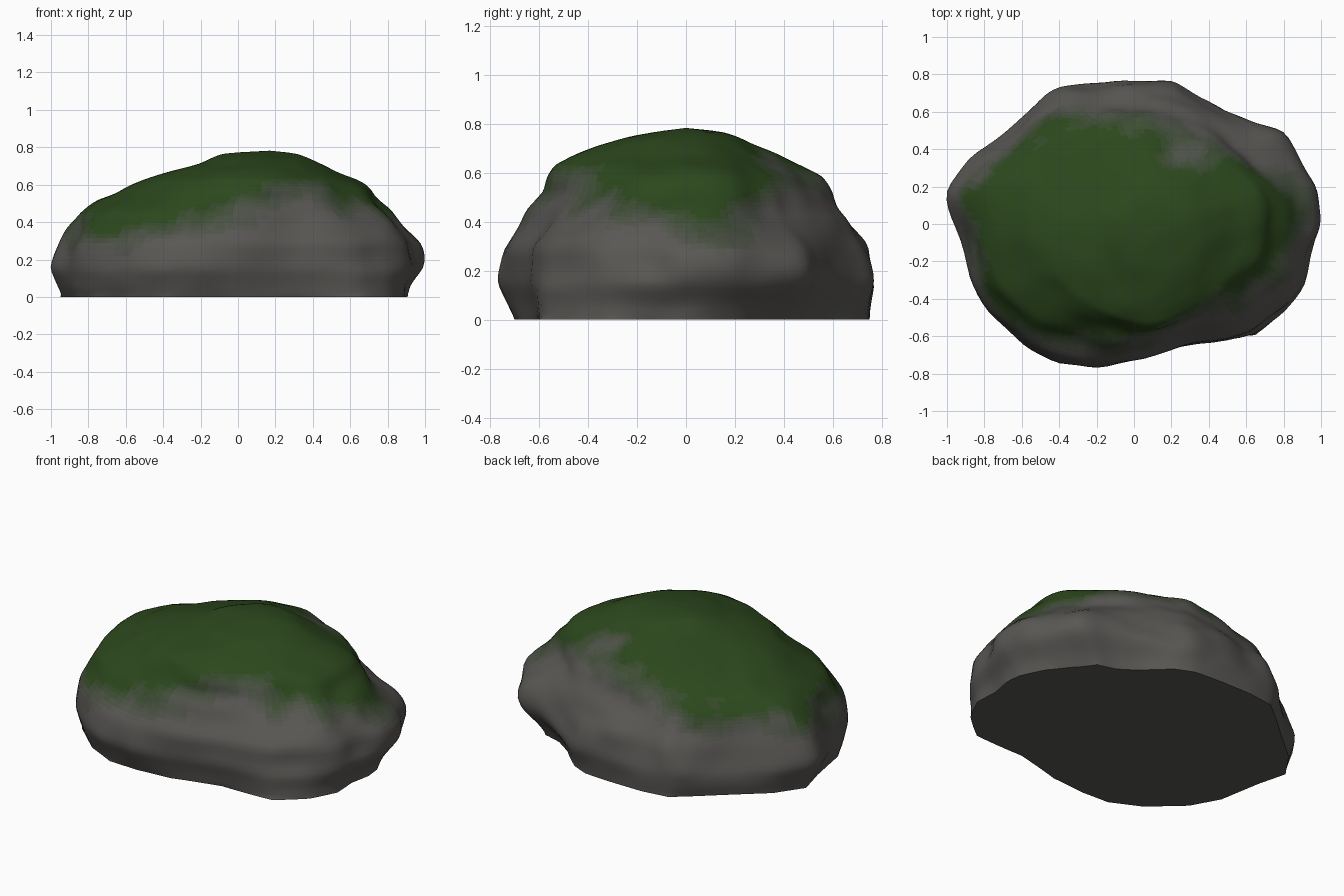
import bpy, bmesh, math
from mathutils import Vector, noise

if "Cube" in bpy.data.objects:
    bpy.data.objects.remove(bpy.data.objects["Cube"])

# Plan outline at the widest height, anticlockwise from +x
OUTLINE = [(1, .05), (.98, .22), (.92, .36), (.81, .51), (.65, .54), (.5, .6), (.32, .72),
           (.2, .76), (0, .765), (-.22, .765), (-.4, .74), (-.5, .66), (-.7, .49), (-.88, .34),
           (-1, .17), (-.95, -.02), (-.9, -.3), (-.8, -.48), (-.6, -.66), (-.4, -.755),
           (-.2, -.76), (.03, -.73), (.33, -.62), (.64, -.59), (.8, -.46), (.9, -.32),
           (.92, -.18), (.98, -.05)]
# Section limits by height: z, left, right, front, back
LEVELS = [(0, -.95, .92, -.70, .75), (.06, -.975, .94, -.725, .755), (.15, -1, 1, -.765, .765),
          (.29, -.95, .99, -.755, .735), (.38, -.9, .91, -.68, .68), (.45, -.86, .85, -.64, .63),
          (.52, -.76, .79, -.58, .595), (.58, -.62, .72, -.56, .54), (.63, -.5, .62, -.53, .45),
          (.67, -.35, .53, -.46, .37), (.71, -.2, .45, -.36, .29), (.745, -.12, .38, -.25, .22),
          (.77, -.06, .3, -.1, .14)]
PEAK = (.17, 0, .782)
# Height where moss starts, by direction around the rock (degrees, z)
MOSS_EDGE = [(-180, .36), (-140, .27), (-118, .30), (-95, .46), (-60, .55), (-30, .47),
             (0, .40), (22, .36), (45, .60), (70, .62), (95, .53), (115, .42), (145, .40), (180, .36)]
SUB = 4


def lerp(a, b, t):
    return tuple(p + (q - p) * t for p, q in zip(a, b))


def refine(points, closed):
    n = len(points)
    out = [lerp(points[i], points[(i + 1) % n], k / SUB)
           for i in range(n if closed else n - 1) for k in range(SUB)]
    return out if closed else out + [points[-1]]


def bell(x, centre, width):
    return math.exp(-((x - centre) / width) ** 2)


def moss_edge(angle):
    for a, b in zip(MOSS_EDGE, MOSS_EDGE[1:]):
        if a[0] <= angle <= b[0]:
            return lerp(a, b, (angle - a[0]) / (b[0] - a[0]))[1]
    return .4


def make_mat(name, color):
    m = bpy.data.materials.new(name)
    m.diffuse_color = (*color, 1)
    m.use_nodes = True
    m.node_tree.nodes["Principled BSDF"].inputs["Base Color"].default_value = m.diffuse_color
    return m


# Rock body: stacked sections of the outline, less lobed towards the top
bm = bmesh.new()
ring_pts = refine(OUTLINE, True)
rings = []
for z, l, r, f, b in refine(LEVELS, False):
    ring = []
    round_off = min(1, max(0, (z - .2) / .35))
    foot = max(0, 1 - z / .2)
    for ox, oy in ring_pts:
        a = math.atan2(oy / .765, ox)
        deg = math.degrees(a)
        pinch = 1 - .06 * math.sin(2 * a) ** 2
        u, v = lerp((ox, oy / .765), (pinch * math.cos(a), pinch * math.sin(a)), round_off)
        # undercut and shoulder slope at the back right, full foot at the front right
        s = 1 + foot * (.11 * bell(deg, -45, 34) - .13 * bell(deg, 35, 28))
        s -= .05 * bell(deg, 40, 28) * bell(z, .38, .12)
        p = Vector(((l + r) / 2 + s * u * (r - l) / 2, (f + b) / 2 + s * v * (b - f) / 2, z))
        # surface lumps, fading out at the base
        out = Vector((u, v, .3)).normalized()
        bump = .04 * noise.noise(p * 3.2) + .024 * noise.noise(p * 7)
        p += out * bump * min(1, z / .15) * (.3 + .7 * min(1, (.8 - z) / .3))
        ring.append(bm.verts.new(p))
    rings.append(ring)
n = len(ring_pts)
for lo, hi in zip(rings, rings[1:]):
    for i in range(n):
        j = (i + 1) % n
        bm.faces.new((lo[i], lo[j], hi[j], hi[i]))
top = bm.verts.new(PEAK)
for i in range(n):
    bm.faces.new((rings[-1][i], rings[-1][(i + 1) % n], top))

# Soften the section creases
for _ in range(3):
    bmesh.ops.smooth_vert(bm, verts=[v for ring in rings[1:] for v in ring], factor=.5,
                          use_axis_x=True, use_axis_y=True, use_axis_z=True)
base = bm.faces.new(list(reversed(rings[0])))

# Moss cover: graded from stone to green
stone, green = (.1, .096, .089), (.025, .064, .012)
STEPS = 8
for face in bm.faces:
    face.smooth = True
    c = face.calc_center_median()
    ang = math.degrees(math.atan2(c.y / .765, c.x))
    patch = .11 * noise.noise(c * 4.5) + .05 * noise.noise(c * 10)
    w = (c.z - moss_edge(ang) + patch) / .16 + .5
    face.material_index = round(min(1, max(0, w)) * (STEPS - 1))
base.material_index = 0
base.smooth = False

mesh = bpy.data.meshes.new("mossy_boulder")
bm.to_mesh(mesh)
bm.free()
for k in range(STEPS):
    mesh.materials.append(make_mat(f"stone_to_moss_{k}", lerp(stone, green, k / (STEPS - 1))))
rock = bpy.data.objects.new("mossy_boulder", mesh)
bpy.context.collection.objects.link(rock)
bpy.context.view_layer.objects.active = rock
rock.select_set(True)
bpy.ops.object.shade_smooth_by_angle(angle=math.radians(50))
